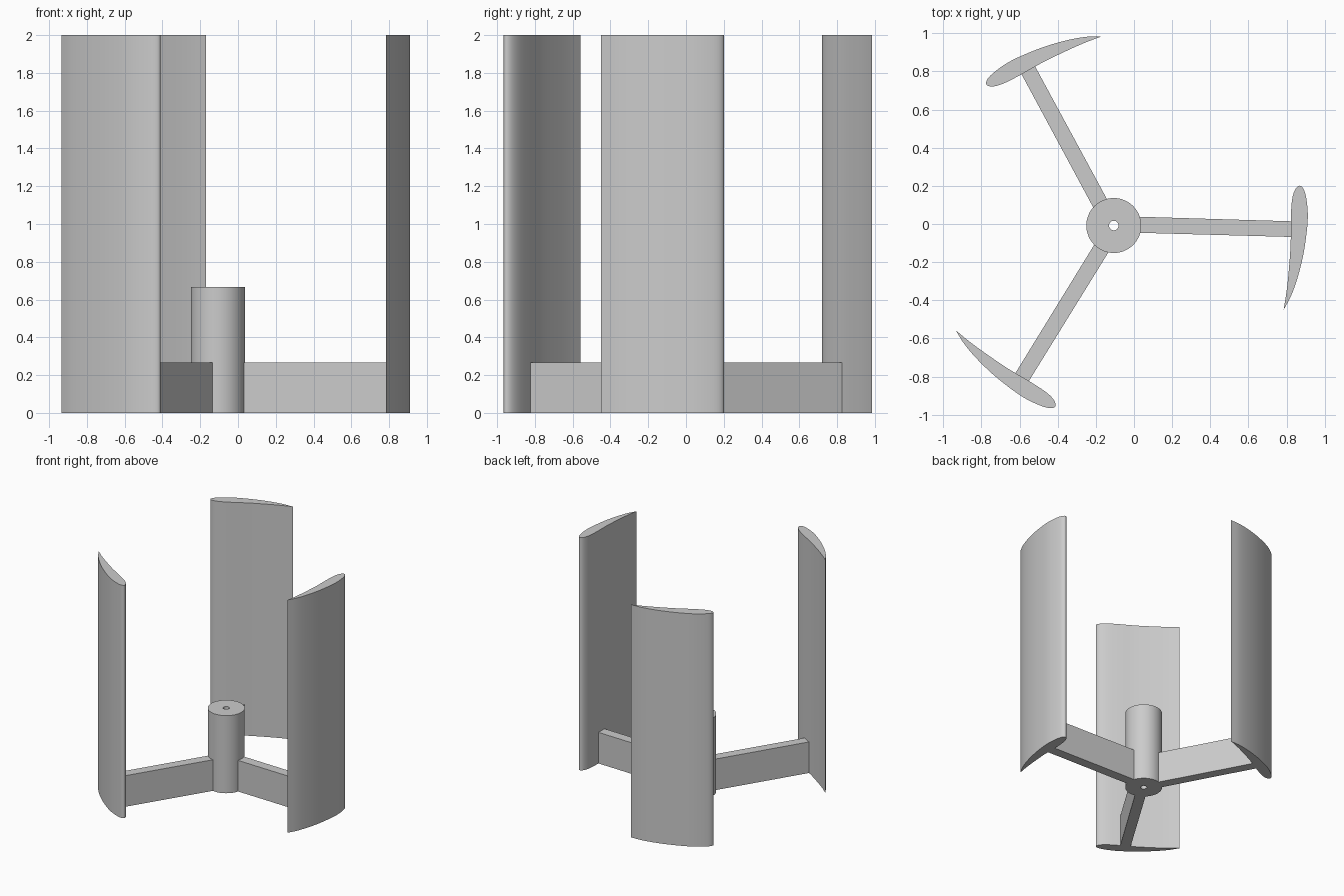
import bpy
import bmesh
import math
from mathutils import Matrix, Vector

default = bpy.data.objects.get("Cube")
if default:
    bpy.data.objects.remove(default, do_unlink=True)

HUB = Vector((-0.106, -0.008, 0))

grey = bpy.data.materials.new("plain grey")
grey.use_nodes = True
grey.diffuse_color = (0.6, 0.6, 0.6, 1)
grey.node_tree.nodes["Principled BSDF"].inputs["Base Color"].default_value = (0.6, 0.6, 0.6, 1)


def finish(bm, name, angle=0.0):
    """Turn a bmesh into an object placed around the hub axis."""
    bmesh.ops.recalc_face_normals(bm, faces=bm.faces[:])
    mesh = bpy.data.meshes.new(name)
    bm.to_mesh(mesh)
    bm.free()
    mesh.materials.append(grey)
    obj = bpy.data.objects.new(name, mesh)
    obj.matrix_world = Matrix.Translation(HUB) @ Matrix.Rotation(angle, 4, "Z")
    bpy.context.collection.objects.link(obj)
    bpy.ops.object.select_all(action="DESELECT")
    obj.select_set(True)
    bpy.context.view_layer.objects.active = obj
    bpy.ops.object.shade_smooth_by_angle(angle=math.radians(30))
    return obj


def prism(points, height, name, angle=0.0):
    """Extrude a flat outline straight up."""
    bm = bmesh.new()
    base = bm.faces.new([bm.verts.new((p[0], p[1], 0)) for p in points])
    ext = bmesh.ops.extrude_face_region(bm, geom=[base], use_keep_orig=True)
    top = [v for v in ext["geom"] if isinstance(v, bmesh.types.BMVert)]
    bmesh.ops.translate(bm, verts=top, vec=(0, 0, height))
    return finish(bm, name, angle)


def smooth_path(points, steps=4):
    """Catmull-Rom curve through the points, excluding the last one."""
    pts = [Vector(p) for p in points]
    pts = [2 * pts[0] - pts[1]] + pts + [2 * pts[-1] - pts[-2]]
    path = []
    for a, b, c, d in zip(pts, pts[1:], pts[2:], pts[3:]):
        for i in range(steps):
            t = i / steps
            path.append(0.5 * (2 * b + (c - a) * t + (2 * a - 5 * b + 4 * c - d) * t ** 2
                               + (3 * b - a - 3 * c + d) * t ** 3))
    return path


# Hub: tube with a narrow through bore
def ring(bm, radius, z, count=64):
    return [bm.verts.new((radius * math.cos(math.tau * i / count),
                          radius * math.sin(math.tau * i / count), z)) for i in range(count)]


bm = bmesh.new()
rings = [ring(bm, r, z) for r, z in ((0.144, 0), (0.144, 0.667), (0.025, 0.667), (0.025, 0))]
for k, lower in enumerate(rings):
    upper = rings[(k + 1) % 4]
    for i in range(len(lower)):
        j = (i + 1) % len(lower)
        bm.faces.new((lower[i], lower[j], upper[j], upper[i]))
finish(bm, "hub")

# Blade section: closed curve starting and ending at the sharp trailing edge
section = smooth_path([
    (0.890, -0.442), (0.929, -0.369), (0.963, -0.275), (0.992, -0.16),
    (1.010, -0.044), (1.017, 0.044), (1.0125, 0.118), (1.000, 0.180),
    (0.979, 0.208), (0.957, 0.198), (0.941, 0.165), (0.932, 0.113),
    (0.928, 0.024), (0.927, -0.097), (0.918, -0.228), (0.906, -0.343),
    (0.890, -0.442)])

arm_outline = [(0.13, -0.038), (0.935, -0.060), (0.935, 0.022), (0.13, 0.046)]

# Three arms, each carrying an upright blade
for index, side in enumerate(("left", "back_right", "front_right")):
    turn = index * math.tau / 3
    prism(arm_outline, 0.267, side + "_arm", turn)
    prism(section, 2.0, side + "_blade", turn)
